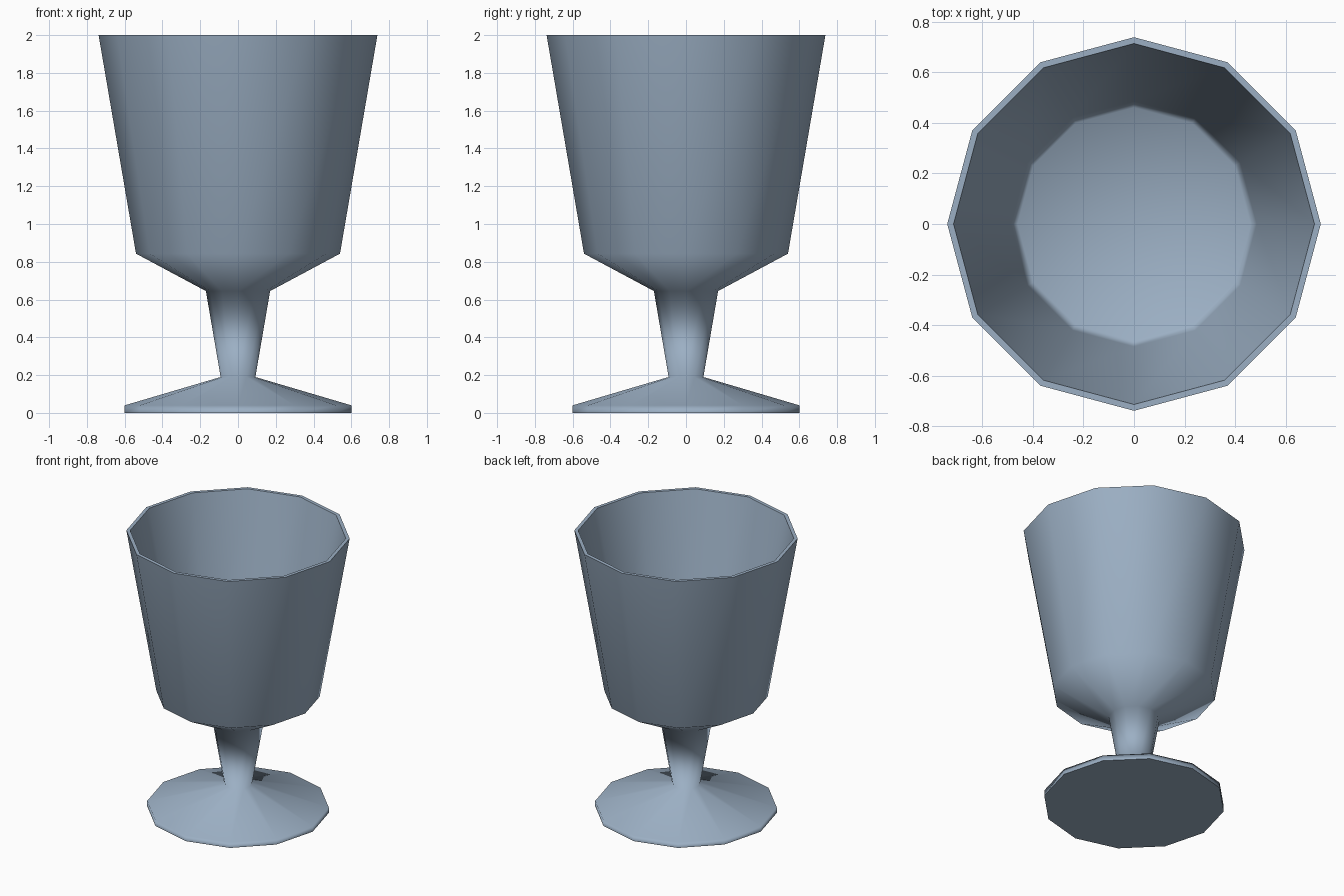
import bpy, bmesh, math

if "Cube" in bpy.data.objects:
    bpy.data.objects.remove(bpy.data.objects["Cube"])

SIDES = 12


def lathe(name, profile, crisp_heights):
    """Revolve (radius, z) points around z; rings at crisp_heights stay sharp."""
    bm = bmesh.new()
    rings = []
    for r, z in profile:
        if r == 0:
            rings.append([bm.verts.new((0, 0, z))])
        else:
            rings.append([bm.verts.new((r * math.cos(2 * math.pi * i / SIDES),
                                        r * math.sin(2 * math.pi * i / SIDES), z))
                          for i in range(SIDES)])
    for a, b in zip(rings, rings[1:]):
        for i in range(SIDES):
            j = (i + 1) % SIDES
            loop = [a[i % len(a)], a[j % len(a)], b[j % len(b)], b[i % len(b)]]
            bm.faces.new(list(dict.fromkeys(loop)))
    bmesh.ops.recalc_face_normals(bm, faces=bm.faces)
    for face in bm.faces:
        face.smooth = True
    for edge in bm.edges:
        for z in crisp_heights:
            if all(abs(v.co.z - z) < 1e-4 and v.co.xy.length > 0.01 for v in edge.verts):
                edge.smooth = edge.calc_face_angle(0) < math.radians(60)
    mesh = bpy.data.meshes.new(name)
    bm.to_mesh(mesh)
    bm.free()
    obj = bpy.data.objects.new(name, mesh)
    bpy.context.collection.objects.link(obj)
    return obj


# Foot, stem and hollow bowl as one continuous turned surface
goblet = lathe("goblet", [
    (0, 0), (0.6, 0), (0.6, 0.04),                 # foot
    (0.092, 0.19), (0.17, 0.645),                  # stem
    (0.54, 0.843), (0.738, 2.0),                   # outer bowl
    (0.713, 2.0), (0.485, 0.88), (0.46, 0.845),    # rim and inner wall
    (0, 0.69),                                     # bowl floor
], crisp_heights=(0, 2.0))

# Large faces lead the smooth shading
weighted = goblet.modifiers.new("weighted_normals", 'WEIGHTED_NORMAL')
weighted.keep_sharp = True

# Blue-grey finish
finish = bpy.data.materials.new("blue_grey")
finish.diffuse_color = (0.33, 0.43, 0.55, 1)
finish.use_nodes = True
finish.node_tree.nodes["Principled BSDF"].inputs["Base Color"].default_value = finish.diffuse_color
goblet.data.materials.append(finish)
